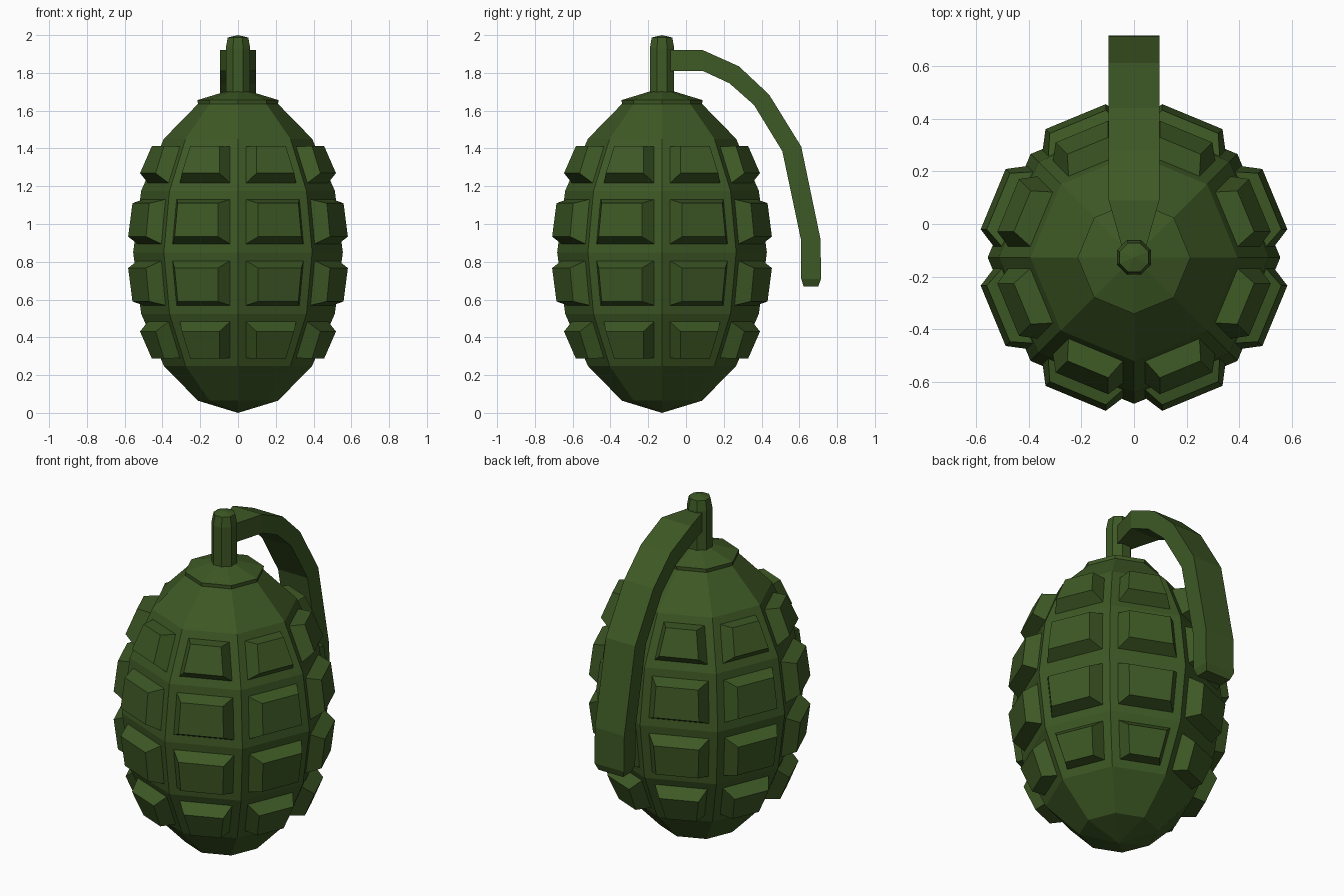
import bpy, bmesh, math
from mathutils import Vector

if "Cube" in bpy.data.objects:
    bpy.data.objects.remove(bpy.data.objects["Cube"])

CY = -0.127  # y of the body axis
green = bpy.data.materials.new("olive green")
green.diffuse_color = (0.047, 0.098, 0.018, 1)
green.use_nodes = True
green.node_tree.nodes["Principled BSDF"].inputs["Base Color"].default_value = green.diffuse_color


def finish(bm, name):
    bmesh.ops.recalc_face_normals(bm, faces=bm.faces[:])
    me = bpy.data.meshes.new(name)
    bm.to_mesh(me)
    bm.free()
    me.materials.append(green)
    ob = bpy.data.objects.new(name, me)
    bpy.context.collection.objects.link(ob)
    return ob


def bridge(bm, a, b):
    """Join two closed loops; a loop of one vertex is a pole."""
    n = max(len(a), len(b))
    for i in range(n):
        j = (i + 1) % n
        corners = [a[i % len(a)], a[j % len(a)], b[j % len(b)], b[i % len(b)]]
        bm.faces.new(list(dict.fromkeys(corners)))


def lathe(profile, sides=8, turn=0.0):
    bm = bmesh.new()
    rings = []
    for r, z in profile:
        n = sides if r > 0 else 1
        rings.append([bm.verts.new((r * math.cos(turn + math.tau * i / sides),
                                    CY + r * math.sin(turn + math.tau * i / sides), z))
                      for i in range(n)])
    for a, b in zip(rings, rings[1:]):
        bridge(bm, a, b)
    bmesh.ops.recalc_face_normals(bm, faces=bm.faces[:])
    bm.normal_update()
    return bm


# Body: eight-sided egg with a raised cap on top
H, R = 0.85, 0.555
profile = [(0, 0)]
for k in range(1, 8):
    a = math.pi * k / 8
    profile.append((R * math.sin(a), H - H * math.cos(a)))
profile += [(0.214, 1.656), (0.07, 1.70), (0, 1.705)]
body = lathe(profile)

# Raised tapered blocks on the four middle rows
blocks = [f for f in body.faces if 0.3 < f.calc_center_median().z < 1.4]
bmesh.ops.inset_individual(body, faces=blocks, thickness=0.045, use_even_offset=True)
body.normal_update()
raised = bmesh.ops.extrude_discrete_faces(body, faces=blocks)["faces"]
for f in raised:
    f.normal_update()
    c, n = f.calc_center_median(), f.normal.copy()
    for v in f.verts:
        v.co = c + (v.co - c) * 0.75 + n * 0.075
finish(body, "body")

# Stem
stem = lathe([(0, 1.66), (0.07, 1.66), (0.07, 1.93), (0.059, 1.987), (0, 2.0)],
             turn=math.pi / 8)
finish(stem, "stem")

# Safety lever: outer (y, z), inner (y, z), half width
sections = [(-0.09, 1.92, -0.09, 1.81, 0.045), (0.09, 1.92, 0.09, 1.81, 0.096),
            (0.28, 1.835, 0.23, 1.745, 0.096), (0.44, 1.685, 0.36, 1.63, 0.096),
            (0.61, 1.41, 0.51, 1.385, 0.096), (0.712, 0.92, 0.608, 0.92, 0.096),
            (0.715, 0.71, 0.61, 0.71, 0.096), (0.70, 0.67, 0.622, 0.67, 0.08)]
bm = bmesh.new()
loops = [[bm.verts.new(p) for p in ((-w, yo, zo), (w, yo, zo), (w, yi, zi), (-w, yi, zi))]
         for yo, zo, yi, zi, w in sections]
for a, b in zip(loops, loops[1:]):
    bridge(bm, a, b)
bm.faces.new(loops[0])
bm.faces.new(loops[-1])
finish(bm, "safety_lever")
